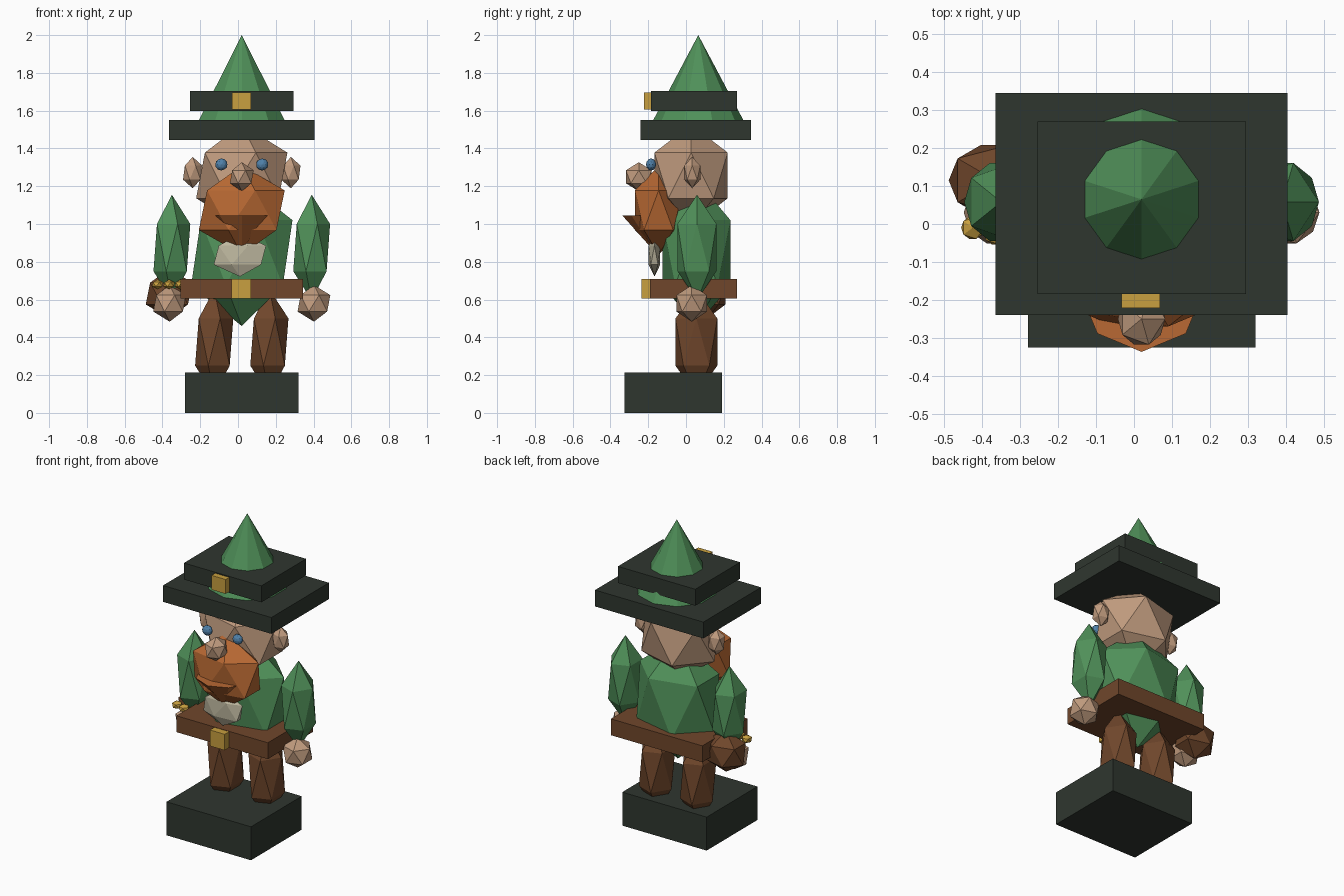
import bpy
import math

cube = bpy.data.objects.get("Cube")
if cube:
    bpy.data.objects.remove(cube, do_unlink=True)


def material(name, rgb):
    m = bpy.data.materials.new(name)
    m.use_nodes = True
    m.diffuse_color = (*rgb, 1)
    m.node_tree.nodes["Principled BSDF"].inputs["Base Color"].default_value = (*rgb, 1)
    return m


GREEN = material("green cloth", (0.08, 0.28, 0.1))
DARK = material("dark felt", (0.028, 0.037, 0.028))
SKIN = material("skin", (0.53, 0.33, 0.21))
ORANGE = material("orange hair", (0.48, 0.14, 0.033))
BROWN = material("brown leather", (0.16, 0.062, 0.024))
GOLD = material("gold", (0.58, 0.35, 0.05))
BLUE = material("blue eye", (0.08, 0.22, 0.4))
CREAM = material("cream", (0.52, 0.48, 0.35))


def finish(name, mat, scale):
    ob = bpy.context.object
    ob.name = name
    ob.scale = scale
    ob.data.materials.append(mat)
    bpy.ops.object.transform_apply(location=False, rotation=True, scale=True)
    return ob


def gem(name, mat, centre, radii, detail=1):
    bpy.ops.mesh.primitive_ico_sphere_add(subdivisions=detail, radius=1, location=centre)
    return finish(name, mat, radii)


def box(name, mat, low, high):
    centre = [(a + b) / 2 for a, b in zip(low, high)]
    bpy.ops.mesh.primitive_cube_add(size=1, location=centre)
    return finish(name, mat, [b - a for a, b in zip(low, high)])


def cone(name, mat, sides, radius, base, height, flip=False):
    x, y, z = base
    sign = -1 if flip else 1
    bpy.ops.mesh.primitive_cone_add(
        vertices=sides, radius1=radius, depth=height,
        location=(x, y, z + sign * height / 2),
        rotation=(math.pi if flip else 0, 0, 0))
    return finish(name, mat, (1, 1, 1))


MID = 0.02  # middle of the figure

# Stand, body and belt
box("stand", DARK, (-0.28, -0.325, 0), (0.32, 0.19, 0.215))
gem("torso", GREEN, (MID, 0.055, 0.847), (0.3, 0.212, 0.387))
box("belt", BROWN, (-0.305, -0.19, 0.605), (0.345, 0.27, 0.71))
box("belt_buckle", GOLD, (-0.035, -0.235, 0.605), (0.07, -0.185, 0.708))

# Paired parts
for side, s in (("right", -1), ("left", 1)):
    gem(side + "_leg", BROWN, (MID + s * 0.146, 0.055, 0.375), (0.113, 0.13, 0.28))
    gem(side + "_arm", GREEN, (MID + s * 0.37, 0.058, 0.875), (0.109, 0.121, 0.28))
    gem(side + "_hand", SKIN, (MID + s * 0.382, 0.03, 0.58), (0.097, 0.095, 0.097))
    gem(side + "_ear", SKIN, (MID + s * 0.26, 0.033, 1.272), (0.057, 0.05, 0.083))
    gem(side + "_eye", BLUE, (MID + s * 0.108, -0.185, 1.315), (0.033, 0.027, 0.032), 2)

# Face
gem("head", SKIN, (MID, 0.027, 1.257), (0.27, 0.228, 0.27))
gem("nose", SKIN, (MID, -0.25, 1.25), (0.07, 0.08, 0.077))
gem("beard", ORANGE, (MID, -0.145, 1.073), (0.254, 0.147, 0.235))
cone("beard_tuft", ORANGE, 8, 0.165, (MID, -0.172, 1.045), 0.185, flip=True)
gem("beard_tip", CREAM, (MID - 0.01, -0.167, 0.835), (0.155, 0.036, 0.113))

# Hat
box("hat_brim", DARK, (-0.365, -0.24, 1.445), (0.405, 0.345, 1.55))
cone("hat_cone", GREEN, 10, 0.265, (MID, 0.065, 1.5), 0.5)
box("hat_band", DARK, (-0.255, -0.185, 1.597), (0.295, 0.27, 1.703))
box("hat_buckle", GOLD, (-0.033, -0.222, 1.605), (0.068, -0.18, 1.697))

# Sack of coins beside the right hand
gem("sack", BROWN, (-0.365, 0.115, 0.632), (0.138, 0.11, 0.13))
for i, x in enumerate((-0.425, -0.365, -0.305)):
    gem("coin_%d" % (i + 1), GOLD, (x, -0.01 - 0.015 * (i == 1), 0.68), (0.034, 0.034, 0.026))
